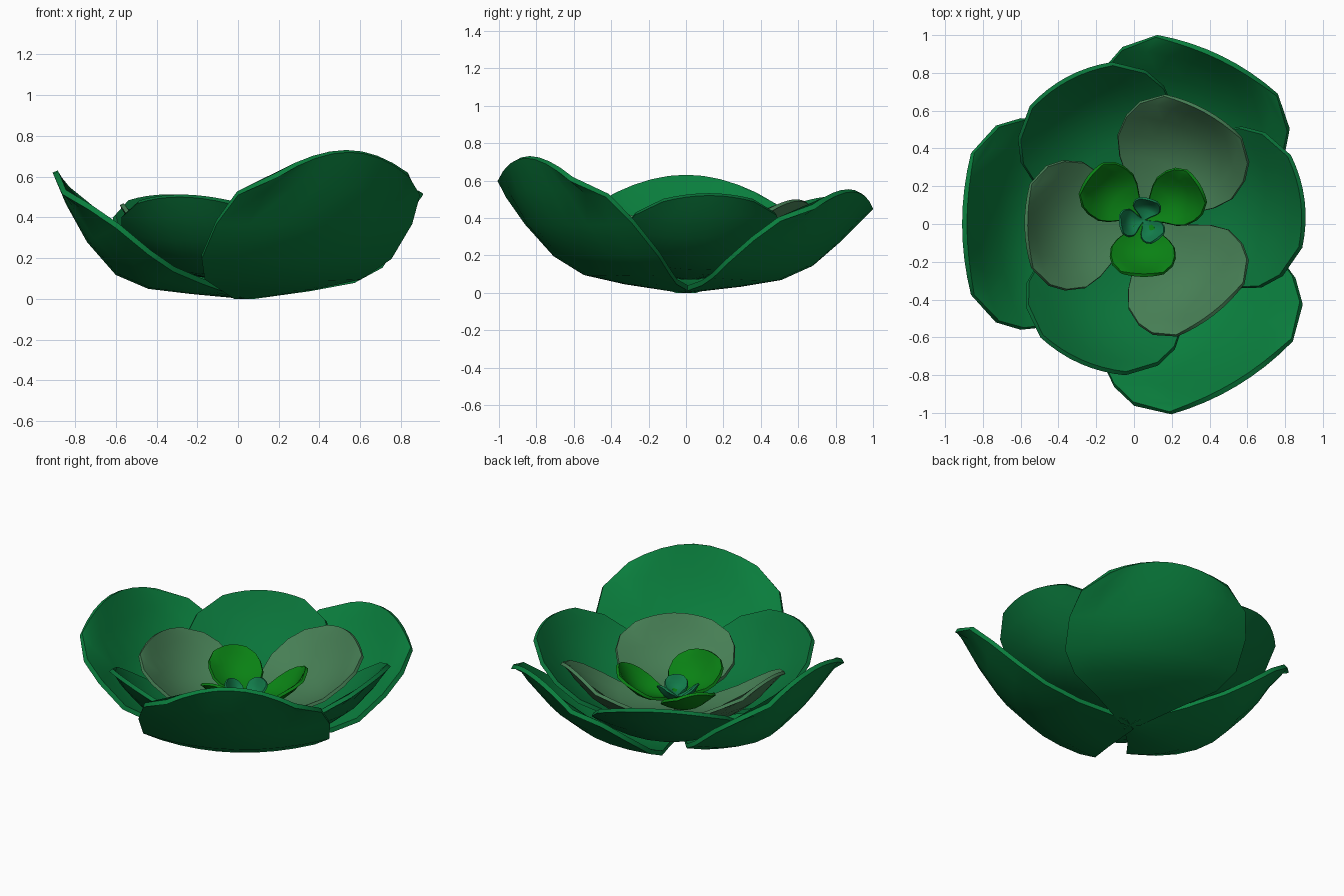
import bpy
from math import radians, cos, sin

if "Cube" in bpy.data.objects:
    bpy.data.objects.remove(bpy.data.objects["Cube"])

# Shared petal cross-sections, base to tip, as fractions of the petal size:
# radius, height, half width, edge pull-in, edge rise, flattening lift
ROWS = [
    (0.00, 0.00, 0.10, 0.00, 0.00, 0.00),
    (0.28, 0.04, 0.48, 0.06, 0.10, 0.02),
    (0.50, 0.08, 0.80, 0.13, 0.17, 0.05),
    (0.67, 0.19, 0.97, 0.17, 0.20, 0.08),
    (0.82, 0.45, 1.00, 0.15, 0.14, 0.06),
    (0.93, 0.75, 0.88, 0.12, 0.02, 0.02),
    (1.00, 1.00, 0.55, 0.05, -0.05, 0.00),
]
COLS = 9


def material(name, rgb):
    m = bpy.data.materials.new(name)
    m.diffuse_color = (*rgb, 1)
    m.use_nodes = True
    m.node_tree.nodes["Principled BSDF"].inputs["Base Color"].default_value = m.diffuse_color
    return m


def petal(name, mat, origin, thick, square, angle, length, height, width, cup, lift):
    """Cupped petal growing from origin; square widens and droops the tip corners."""
    a = radians(angle)
    verts, faces = [], []
    for i, (r, h, w, pull, rise, up) in enumerate(ROWS):
        rise *= cup if rise > 0 else 1
        if i == len(ROWS) - 1:
            w += 0.12 * square
            rise -= 0.12 * square
        elif i == len(ROWS) - 2:
            w += 0.05 * square
            rise -= 0.06 * square
        for j in range(COLS):
            v = 2 * j / (COLS - 1) - 1
            x = (r - pull * v * v) * length
            y = v * w * width
            z = (h + up * lift + rise * v * v) * height
            verts.append((origin[0] + x * cos(a) - y * sin(a),
                          origin[1] + x * sin(a) + y * cos(a),
                          origin[2] + z))
    for i in range(len(ROWS) - 1):
        for j in range(COLS - 1):
            k = i * COLS + j
            faces.append((k, k + COLS, k + COLS + 1, k + 1))
    me = bpy.data.meshes.new(name)
    me.from_pydata(verts, [], faces)
    me.materials.append(mat)
    ob = bpy.data.objects.new(name, me)
    bpy.context.collection.objects.link(ob)
    mod = ob.modifiers.new("thickness", 'SOLIDIFY')
    mod.thickness = thick
    mod.offset = 1
    bpy.context.view_layer.objects.active = ob
    ob.select_set(True)
    bpy.ops.object.modifier_apply(modifier=mod.name)
    bpy.ops.object.shade_smooth_by_angle(angle=radians(40))
    ob.select_set(False)


green = material("leaf_green", (0.003, 0.21, 0.047))
deep = material("deep_green", (0.003, 0.175, 0.042))
sage = material("sage_green", (0.062, 0.21, 0.09))
bright = material("bright_green", (0.003, 0.22, 0.007))
teal = material("teal_green", (0.006, 0.20, 0.07))

# Rings from outside to centre: name, material, origin, thickness, tip squareness,
# then (angle, length, height, half width, cupping, flattening lift) per petal
RINGS = [
    ("outer_petal", green, (0.03, 0, 0.0), 0.028, 1,
     [(180, 0.94, 0.62, 0.56, 0.8, 0), (64, 0.99, 0.54, 0.53, 0.15, 0.8),
      (-59, 1.00, 0.72, 0.56, 0.05, 0.9)]),
    ("second_petal", deep, (0.05, 0.02, 0.07), 0.025, 0.2,
     [(118, 0.86, 0.43, 0.43, 0.6, 0.8), (7, 0.86, 0.45, 0.43, 0.6, 0.8),
      (246, 0.83, 0.43, 0.43, 0.6, 0.8)]),
    ("inner_petal", sage, (0.05, 0.0, 0.13), 0.02, 0.8,
     [(181, 0.63, 0.33, 0.345, 0.7, 0.6), (61, 0.69, 0.36, 0.36, 0.7, 0.6),
      (-52, 0.61, 0.32, 0.35, 0.7, 0.6)]),
    ("bright_petal", bright, (0.05, 0.03, 0.19), 0.018, 0.8,
     [(143, 0.37, 0.19, 0.16, 0.8, 0.5), (31, 0.35, 0.20, 0.155, 0.8, 0.5),
      (269, 0.31, 0.20, 0.175, 0.8, 0.5)]),
    ("heart_petal", teal, (0.05, 0.02, 0.20), 0.012, 0.8,
     [(75, 0.12, 0.10, 0.075, 1, 0), (190, 0.13, 0.10, 0.075, 1, 0),
      (308, 0.13, 0.09, 0.07, 1, 0)]),
]
for name, mat, origin, thick, square, petals in RINGS:
    for n, spec in enumerate(petals, 1):
        petal(f"{name}_{n}", mat, origin, thick, square, *spec)
